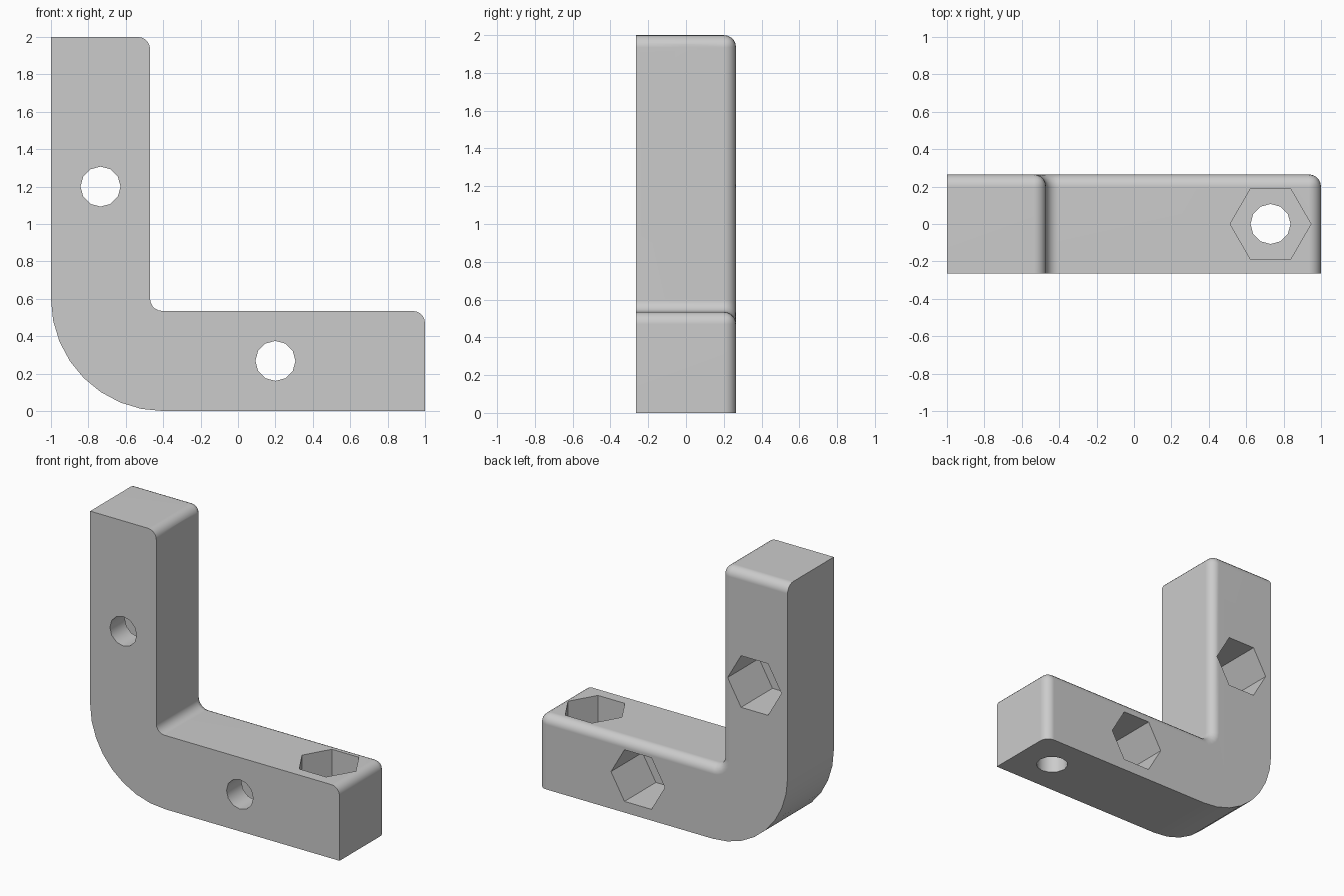
import bpy, bmesh
from math import radians, cos, sin, pi
from mathutils import Matrix, Vector

cube = bpy.data.objects.get("Cube")
if cube:
    bpy.data.objects.remove(cube)

HALF = 0.265          # half the bar thickness
INNER_X, INNER_Z = -0.47, 0.535
OUTER_R, ROUND = 0.6, 0.065

grey = bpy.data.materials.new("plain grey")
grey.use_nodes = True
colour = (0.6, 0.6, 0.6, 1)
grey.diffuse_color = colour
grey.node_tree.nodes["Principled BSDF"].inputs["Base Color"].default_value = colour


def arc(cx, cz, r, steps):
    """Quarter arc running from the left of the centre to below it."""
    angles = [pi + pi / 2 * i / steps for i in range(steps + 1)]
    return [(cx + r * cos(a), cz + r * sin(a)) for a in angles]


def make_object(name, bm):
    bmesh.ops.recalc_face_normals(bm, faces=bm.faces)
    mesh = bpy.data.meshes.new(name)
    bm.to_mesh(mesh)
    bm.free()
    mesh.materials.append(grey)
    obj = bpy.data.objects.new(name, mesh)
    bpy.context.collection.objects.link(obj)
    return obj


# L-shaped body: profile with large outer bend and small inner fillet
profile = [(-1, 2)] + arc(-1 + OUTER_R, OUTER_R, OUTER_R, 8)
profile += [(1, 0), (1, INNER_Z)]
profile += arc(INNER_X + ROUND, INNER_Z + ROUND, ROUND, 5)[::-1]
profile += [(INNER_X, 2)]

bm = bmesh.new()
front = bm.faces.new([bm.verts.new((x, -HALF, z)) for x, z in profile])
back = bmesh.ops.extrude_face_region(bm, geom=[front], use_keep_orig=True)
bmesh.ops.translate(bm, vec=(0, 2 * HALF, 0),
                    verts=[g for g in back["geom"] if isinstance(g, bmesh.types.BMVert)])


def needs_rounding(edge):
    a, b = (v.co for v in edge.verts)
    mid = (a + b) / 2
    if abs(a.y - b.y) > HALF:       # the two free corners
        return (mid - Vector((INNER_X, 0, 2))).length < 0.01 or \
               (mid - Vector((1, 0, INNER_Z))).length < 0.01
    # back rim along the ends and the inside of the L
    inside = mid.x > INNER_X - 0.01 and mid.z > INNER_Z - 0.01
    ends = mid.z > 1.99 or mid.x > 0.99
    return mid.y > HALF - 0.01 and (inside or ends)


bmesh.ops.bevel(bm, geom=[e for e in bm.edges if needs_rounding(e)], offset=ROUND,
                offset_type='OFFSET', segments=5, profile=0.5, affect='EDGES',
                clamp_overlap=False)
body = make_object("corner_bracket", bm)


def cut(name, sides, radius, centre, axis, start, end):
    """Remove a prism running along the axis between two distances from the centre."""
    direction = Vector(axis)
    # local x (a vertex of the prism) lies along the bar
    along = Vector((0, 0, 1)) if abs(direction.x) > 0.5 else Vector((1, 0, 0))
    side = direction.cross(along)
    turn = Matrix((along, side, direction)).transposed().to_4x4()
    bm = bmesh.new()
    bmesh.ops.create_cone(bm, cap_ends=True, segments=sides, radius1=radius,
                          radius2=radius, depth=end - start)
    first = min(bm.verts, key=lambda v: (abs(v.co.y), -v.co.x)).co
    corner = pi / sides if abs(first.y) > 0.001 else 0
    place = Matrix.Translation(Vector(centre) + direction * (start + end) / 2)
    bm.transform(place @ turn @ Matrix.Rotation(corner, 4, 'Z'))
    cutter = make_object(name, bm)
    cutter.hide_render = True
    mod = body.modifiers.new(name, 'BOOLEAN')
    mod.operation, mod.solver, mod.object = 'DIFFERENCE', 'EXACT', cutter
    bpy.context.view_layer.objects.active = body
    bpy.ops.object.modifier_apply(modifier=name)
    bpy.data.objects.remove(cutter)


# Four bolt holes, each with a deep hexagonal nut pocket
holes = [((-0.735, 0, 1.737), (1, 0, 0)), ((-0.735, 0, 1.2), (0, 1, 0)),
         ((0.2, 0, 0.268), (0, 1, 0)), ((0.73, 0, 0.268), (0, 0, 1))]
for centre, axis in holes:
    cut("bolt_hole", 12, 0.107, centre, axis, -0.4, 0.2)
    cut("nut_pocket", 6, 0.216, centre, axis, -0.095, 0.4)

# Smooth rounds with crisp edges and flat faces
bpy.ops.object.select_all(action='DESELECT')
body.select_set(True)
bpy.context.view_layer.objects.active = body
bpy.ops.object.shade_smooth_by_angle(angle=radians(35))
weighted = body.modifiers.new("flat_faces", 'WEIGHTED_NORMAL')
weighted.keep_sharp = True
